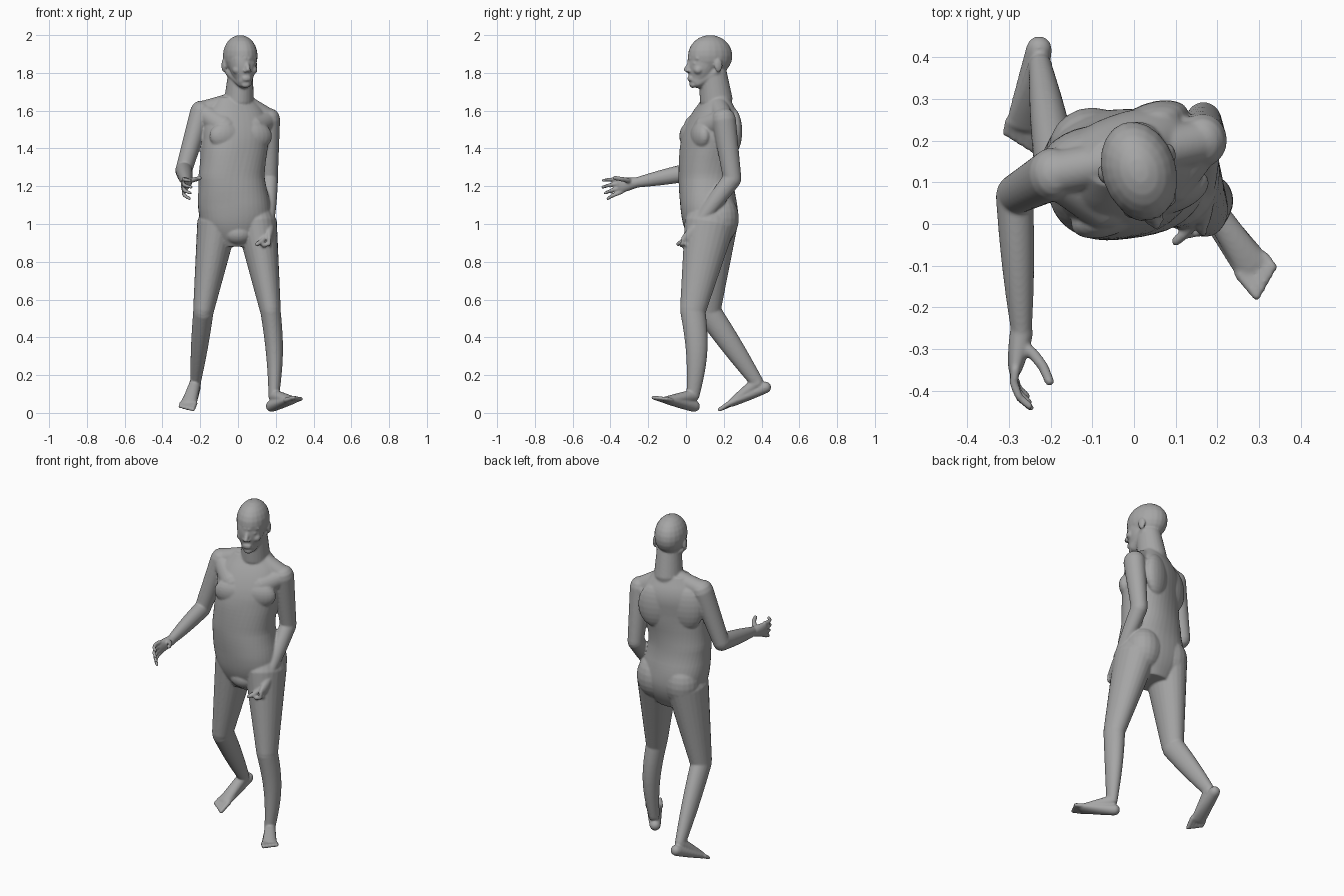
import bpy, bmesh, math
from mathutils import Vector, Matrix

cube = bpy.data.objects.get("Cube")
if cube:
    bpy.data.objects.remove(cube)

# One plain skin colour
GREY = (.38, .38, .38, 1)
skin = bpy.data.materials.new("grey_skin")
skin.use_nodes = True
skin.diffuse_color = GREY
skin.node_tree.nodes["Principled BSDF"].inputs["Base Color"].default_value = GREY

bm = bmesh.new()
RIGHTWARD, UPWARD = Vector((1, 0, 0)), Vector((0, 0, 1))


def turned_frame(x, y, z, degrees):
    return Matrix.Translation((x, y, z)) @ Matrix.Rotation(math.radians(degrees), 4, 'Z')


CHEST = turned_frame(-.015, .13, 1.47, 20)
HEAD = turned_frame(.012, .128, 1.8, 18)
WORLD = Matrix()


def loft(rings, sides=24, power=2):
    """Skin closed rings, each given as centre, half width vector, half depth vector."""
    loops = []
    for centre, across, deep in rings:
        loop = []
        for k in range(sides):
            angle = math.tau * k / sides
            c, s = math.cos(angle), math.sin(angle)
            c = math.copysign(abs(c) ** (2 / power), c)
            s = math.copysign(abs(s) ** (2 / power), s)
            loop.append(bm.verts.new(centre + across * c + deep * s))
        loops.append(loop)
    for low, high in zip(loops, loops[1:]):
        for k in range(sides):
            bm.faces.new((low[k - 1], low[k], high[k], high[k - 1]))
    bm.faces.new(loops[0][::-1])
    bm.faces.new(loops[-1])


def limb(start, end, width, end_width, bulge=0, flat=1, end_flat=None,
         side=RIGHTWARD, bow=(0, 0, 0), frame=WORLD, steps=12):
    """Round-ended tapering limb; bulge swells it and bow bends it midway."""
    start, end = frame @ Vector(start), frame @ Vector(end)
    end_flat = flat if end_flat is None else end_flat
    along = (end - start).normalized()
    across = (side - along * side.dot(along)).normalized()
    deep = along.cross(across)

    def ring(t, shift=0, scale=1):
        swell = math.sin(math.pi * t)
        w = width + (end_width - width) * t + bulge * swell
        d = w * (flat + (end_flat - flat) * t)
        centre = start.lerp(end, t) + Vector(bow) * swell + along * shift * min(w, d)
        return centre, across * w * scale, deep * d * scale

    cap = [(math.sin(a), math.cos(a)) for a in (.5, .9, 1.3)]
    rings = [ring(0, -shift, scale) for shift, scale in reversed(cap)]
    rings += [ring(k / steps) for k in range(steps + 1)]
    rings += [ring(1, shift, scale) for shift, scale in cap]
    loft(rings)


def blob(centre, radii, frame=WORLD):
    """Ellipsoid for a soft mass."""
    place = frame @ Matrix.Translation(centre) @ Matrix.Diagonal((*radii, 1))
    bmesh.ops.create_uvsphere(bm, u_segments=20, v_segments=12, radius=1, matrix=place)


def digit(base, heading, axis, curl, bone, radius):
    """Finger of three bones, each turned by the curl angle."""
    heading = Vector(heading).normalized()
    turn = Matrix.Rotation(math.radians(curl), 3, axis)
    for joint in range(3):
        tip = base + heading * bone
        limb(base, tip, radius, radius * .92, side=axis, steps=3)
        base, heading, radius = tip, turn @ heading, radius * .92


def hand(wrist, index, little, heading, axis, curl, bone, thumb, thumb_curl):
    """Palm, four fingers and a thumb."""
    limb(wrist, index.lerp(little, .5), .028, .042, end_flat=.42, side=little - index)
    for k in range(4):
        spread = heading + (little - index) * (k - 1.5) * 1.5
        digit(index.lerp(little, k / 3), spread, axis, curl, bone - .003 * abs(k - 1), .0115)
    digit(wrist.lerp(index, .3), thumb, axis, thumb_curl, .04, .015)


def arm(shoulder, elbow, wrist):
    limb(NECK, shoulder, .05, .054, side=UPWARD)
    outward = math.copysign(.08, shoulder.x)
    for y in (.05, -.05):
        limb(shoulder, CHEST @ Vector((outward, y, .04)), .052, .07)
    limb(shoulder, elbow, .058, .044, flat=1.1)
    limb(elbow, wrist, .045, .025, bulge=.004, flat=1.1)


def leg(hip, knee, ankle, bow):
    limb(hip, knee, .107, .055, flat=1.25)
    limb(knee, ankle, .054, .028, bulge=.004, flat=1.25, bow=bow)


def foot(ankle, heel, ball, toes, big_side):
    """Sole, instep and five toes; big_side points toward the big toe."""
    across, ahead = Vector(big_side).normalized(), Vector(toes).normalized()
    limb(heel, ball, .031, .045, flat=1, end_flat=.45, side=across)
    limb(ankle, ball, .03, .04, flat=1.1, end_flat=.5, side=across)
    for k in range(5):
        base = ball + across * (.034 - .018 * k)
        limb(base, base + ahead * (.066 - .008 * k), .015 - .001 * k, .011, side=across)


# Torso profile: height, centre y, half width, half depth; it twists toward the chest
profile = [Vector(row) for row in (
    (.88, .13, .1, .09), (.97, .13, .17, .14), (1.07, .125, .2, .155), (1.25, .1, .17, .14),
    (1.45, .12, .18, .14), (1.57, .15, .18, .12), (1.67, .16, .1, .06))]
for smoothing in range(3):
    cut = [a.lerp(b, t) for a, b in zip(profile, profile[1:]) for t in (.25, .75)]
    profile = [profile[0], *cut, profile[-1]]
rings = []
for z, y, width, depth in profile:
    twist = min(max((z - 1.1) / .3, 0), 1) * math.radians(20)
    turn = Matrix.Rotation(twist, 3, 'Z')
    lean = -.015 - .02 * max(0, 1 - abs(z - 1.25) / .2)
    rings.append((Vector((lean, y, z)), turn @ Vector((width, 0, 0)), turn @ Vector((0, depth, 0))))
loft(rings, sides=40, power=2.3)
blob((0, .05, .95), (.08, .06, .06))
for s in (-1, 1):
    # Chest, shoulder blade and buttock
    blob((s * .08, -.086, -.005), (.095, .05, .075), CHEST)
    blob((s * .09, .085, .02), (.095, .05, .13), CHEST)
    blob((s * .09 - .01, .18, 1.03), (.105, .1, .13))

# Neck
NECK = Vector((.005, .16, 1.655))
limb(NECK, (.014, .142, 1.8), .078, .066, flat=1.12)

# Right arm reaching forward, thumb up
wrist = Vector((-.27, -.26, 1.22))
arm(Vector((-.195, .12, 1.595)), Vector((-.287, .07, 1.285)), wrist)
hand(wrist, Vector((-.285, -.35, 1.24)), Vector((-.285, -.34, 1.17)),
     Vector((-.1, -1, -.25)), UPWARD, 27, .037, (.8, -.6, .15), -15)

# Left arm hanging, hand loosely closed
wrist = Vector((.163, .05, .98))
arm(Vector((.165, .2, 1.555)), Vector((.167, .245, 1.24)), wrist)
hand(wrist, Vector((.165, -.015, .925)), Vector((.165, .05, .915)),
     -UPWARD, Vector((0, 1, 0)), 70, .033, (-.3, -.5, -.6), 15)

# Left leg planted ahead
ankle = Vector((.19, .037, .09))
leg(Vector((.1, .125, 1)), Vector((.172, .036, .54)), ankle, (.012, .02, 0))
foot(ankle, Vector((.178, .043, .036)), Vector((.283, -.1, .068)), (.6, -.8, .2), (-.8, -.6, 0))

# Right leg trailing, heel lifted
ankle = Vector((-.225, .377, .16))
leg(Vector((-.11, .14, 1)), Vector((-.183, .115, .54)), ankle, (0, 0, 0))
foot(ankle, Vector((-.228, .42, .135)), Vector((-.262, .24, .052)), (-.15, -.8, -.5), (1, -.2, 0))

# Skull, tapering face and jaw
blob((0, 0, .09), (.089, .121, .11), HEAD)
limb((0, -.035, .06), (0, -.065, -.036), .076, .046, bulge=.006, flat=1.15, frame=HEAD)
# Nose, lips and chin
limb((0, -.112, .058), (0, -.134, .017), .009, .013, frame=HEAD)
for z in (-.025, -.036):
    blob((0, -.114, z), (.024, .011, .007), HEAD)
blob((0, -.096, -.063), (.026, .018, .017), HEAD)
for s in (-1, 1):
    # Jaw, brow, eye, cheek, nostril and ear
    limb((s * .052, .015, .005), (s * .018, -.075, -.054), .027, .022, frame=HEAD)
    limb((s * .01, -.114, .076), (s * .055, -.088, .076), .009, .008, frame=HEAD, side=UPWARD)
    blob((s * .033, -.1, .05), (.016, .01, .009), HEAD)
    blob((s * .042, -.08, .015), (.026, .026, .024), HEAD)
    blob((s * .013, -.125, .01), (.009, .011, .008), HEAD)
    blob((s * .087, .018, .04), (.01, .022, .035), HEAD)

# Fuse all masses into one smooth body
bmesh.ops.recalc_face_normals(bm, faces=bm.faces)
mesh = bpy.data.meshes.new("body")
bm.to_mesh(mesh)
bm.free()
mesh.materials.append(skin)
mesh.shade_smooth()
body = bpy.data.objects.new("body", mesh)
bpy.context.collection.objects.link(body)
fuse = body.modifiers.new("fuse", 'REMESH')
fuse.mode = 'VOXEL'
fuse.voxel_size = .0055
fuse.use_smooth_shade = True
relax = body.modifiers.new("relax", 'SMOOTH')
relax.factor = .5
relax.iterations = 6
